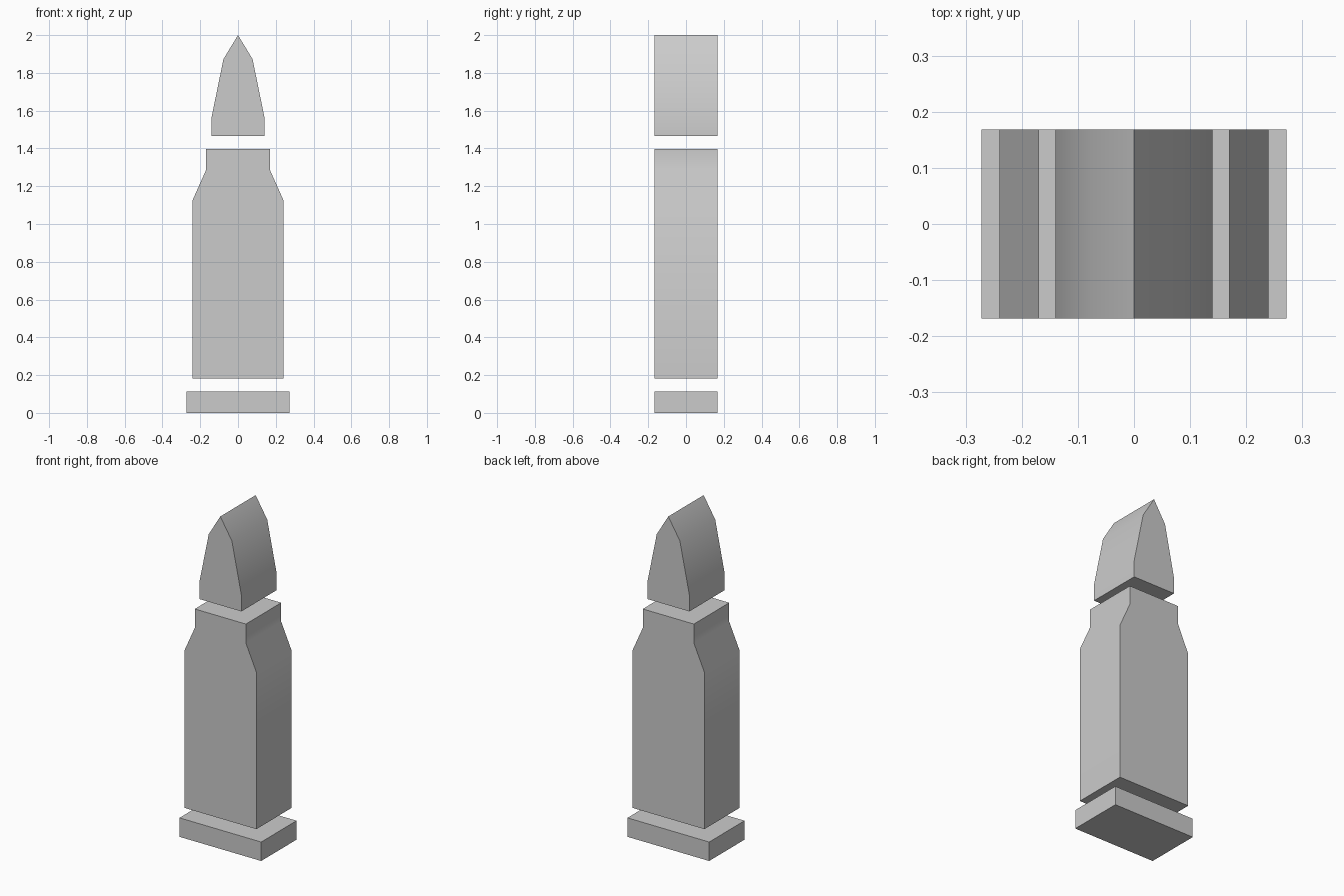
import bpy, bmesh, math

if "Cube" in bpy.data.objects:
    bpy.data.objects.remove(bpy.data.objects["Cube"])

HALF_DEPTH = 0.168


def extruded_part(name, half_profile):
    """Mirror a right-hand (x, z) profile, bottom to top, and extrude it along y."""
    left = [(-x, z) for x, z in reversed(half_profile) if x > 0]
    outline = half_profile + left
    bm = bmesh.new()
    front = bm.faces.new([bm.verts.new((x, -HALF_DEPTH, z)) for x, z in outline])
    ext = bmesh.ops.extrude_face_region(bm, geom=[front], use_keep_orig=True)
    verts = [g for g in ext["geom"] if isinstance(g, bmesh.types.BMVert)]
    bmesh.ops.translate(bm, verts=verts, vec=(0, 2 * HALF_DEPTH, 0))
    bmesh.ops.recalc_face_normals(bm, faces=bm.faces)
    mesh = bpy.data.meshes.new(name)
    bm.to_mesh(mesh)
    bm.free()
    obj = bpy.data.objects.new(name, mesh)
    bpy.context.collection.objects.link(obj)

    # Soft bends on the sides, sharp outline edges
    bpy.ops.object.select_all(action='DESELECT')
    obj.select_set(True)
    bpy.context.view_layer.objects.active = obj
    bpy.ops.object.shade_smooth_by_angle(angle=math.radians(30))
    return obj


# Flat base plate
extruded_part("base_rim", [(0.272, 0.0), (0.272, 0.114)])

# Casing with shoulder and neck
extruded_part("casing", [(0.24, 0.183), (0.24, 1.127), (0.17, 1.284), (0.17, 1.398)])

# Pointed tip
extruded_part("tip", [(0.14, 1.466), (0.14, 1.565), (0.077, 1.873), (0.0, 2.0)])
